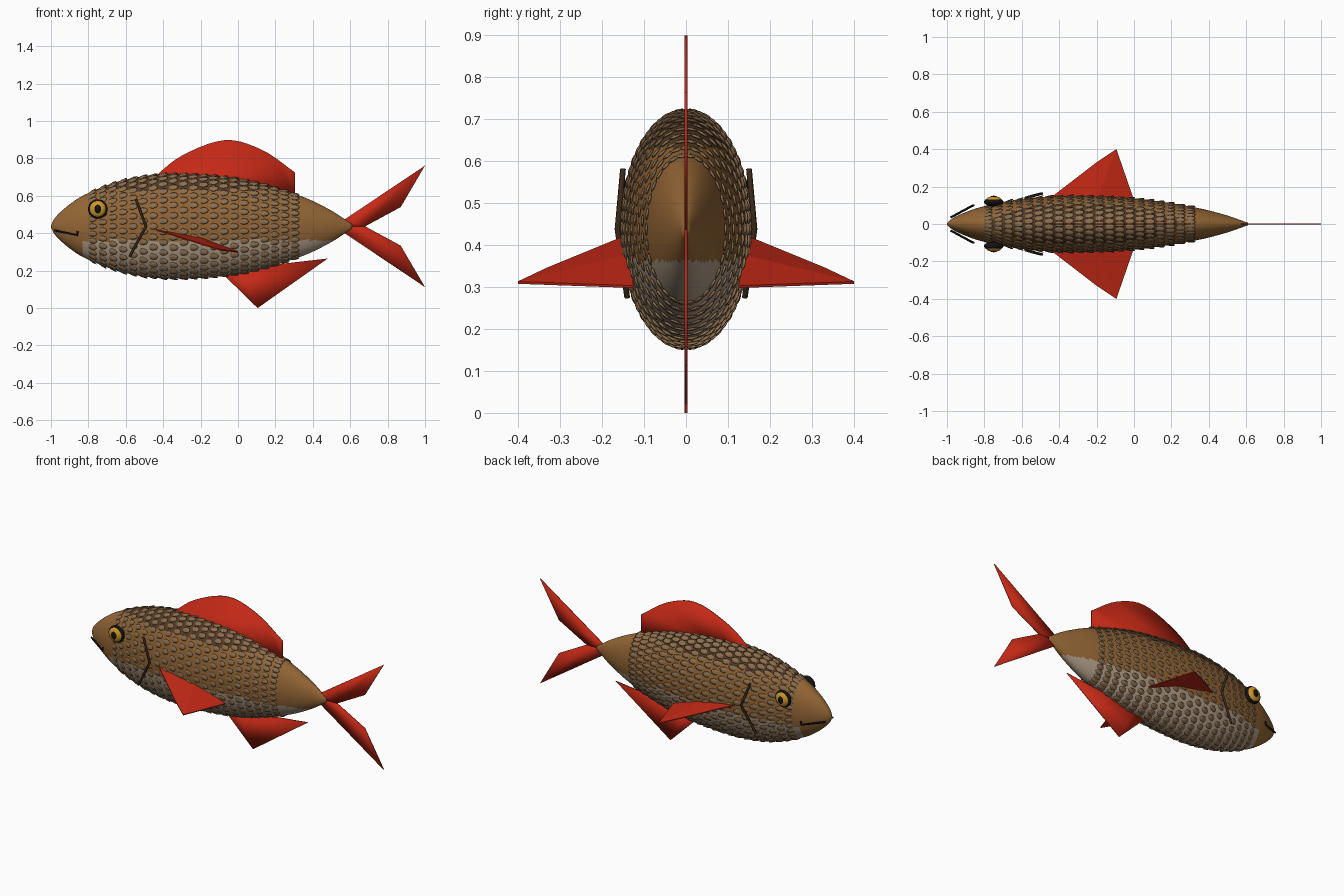
import bpy, bmesh, math
from mathutils import Matrix, Vector

cube = bpy.data.objects.get("Cube")
if cube:
    bpy.data.objects.remove(cube)


def material(name, rgb):
    m = bpy.data.materials.new(name)
    m.use_nodes = True
    col = (*rgb, 1)
    m.diffuse_color = col
    m.node_tree.nodes["Principled BSDF"].inputs["Base Color"].default_value = col
    return m


BROWN = material("golden brown", (0.29, 0.13, 0.035))
DARK = material("dark brown back", (0.09, 0.045, 0.018))
PALE = material("pale belly", (0.42, 0.33, 0.24))
SCALE = material("tan scale", (0.26, 0.155, 0.075))
RED = material("red fin", (0.56, 0.022, 0.008))
GILL = material("gill brown", (0.045, 0.022, 0.01))
GOLD = material("eye gold", (0.62, 0.32, 0.02))
BLACK = material("black", (0.006, 0.006, 0.006))

MID = 0.437      # height of the body axis
FLAT = 0.535     # body width compared with its height


def finish(name, bm, mats, smooth=True):
    me = bpy.data.meshes.new(name)
    bmesh.ops.recalc_face_normals(bm, faces=bm.faces)
    for f in bm.faces:
        f.smooth = smooth
    bm.to_mesh(me)
    bm.free()
    ob = bpy.data.objects.new(name, me)
    for m in mats:
        me.materials.append(m)
    bpy.context.collection.objects.link(ob)
    return ob


# Body outline: position along the axis and half height, smoothed by a spline
KEYS = [(-1, 0.005), (-0.975, 0.05), (-0.9, 0.118), (-0.8, 0.178), (-0.6, 0.25), (-0.35, 0.28),
        (0, 0.255), (0.3, 0.175), (0.48, 0.095), (0.61, 0.012)]


def spline(keys, steps):
    pts = [Vector(k) for k in keys]
    pts = [2 * pts[0] - pts[1]] + pts + [2 * pts[-1] - pts[-2]]
    out = []
    for a, b, c, d in zip(pts, pts[1:], pts[2:], pts[3:]):
        for i in range(steps):
            t = i / steps
            out.append(0.5 * (2 * b + (c - a) * t + (2 * a - 5 * b + 4 * c - d) * t * t
                              + (3 * b - a - 3 * c + d) * t ** 3))
    return out + [pts[-2]]


PROFILE = spline(KEYS, 8)


def half_height(x):
    for p, q in zip(PROFILE, PROFILE[1:]):
        if p.x <= x <= q.x:
            return p.y + (q.y - p.y) * (x - p.x) / (q.x - p.x)
    return 0.01


def skin(x, a):
    h = half_height(x)
    return Vector((x, h * FLAT * math.cos(a), MID + h * math.sin(a)))


# Body, banded by height
SEG = 64
bm = bmesh.new()
rings = [[bm.verts.new((p.x, p.y * FLAT * math.cos(a), MID + p.y * math.sin(a)))
          for a in (math.tau * i / SEG for i in range(SEG))] for p in PROFILE]
for r, s in zip(rings, rings[1:]):
    for i in range(SEG):
        j = (i + 1) % SEG
        bm.faces.new((r[i], r[j], s[j], s[i]))
bm.faces.new(rings[0])
bm.faces.new(rings[-1])
for f in bm.faces:
    c = f.calc_center_median()
    if c.x > -0.83:
        f.material_index = 1 if c.z > 0.63 else 2 if c.z < 0.36 else 0
finish("body", bm, [BROWN, DARK, PALE])

# Scales: staggered rows of small tilted discs
bm = bmesh.new()
ROWS, AROUND = 21, 30
for row in range(ROWS):
    x = -0.78 + 1.08 * row / (ROWS - 1)
    size = 0.6 + 0.4 * half_height(x) / 0.28
    for k in range(AROUND):
        a = math.tau * (k + 0.5 * (row % 2)) / AROUND
        p = skin(x, a)
        along = (skin(x + 0.01, a) - skin(x - 0.01, a)).normalized()
        side = (skin(x, a + 0.02) - skin(x, a - 0.02)).normalized()
        out = along.cross(side).normalized()
        if out.dot(p - Vector((x, 0, MID))) < 0:
            out = -out
        side = out.cross(along)
        frame = Matrix((along, side, out)).transposed().to_4x4()
        frame.translation = p + out * 0.001
        tilt = Matrix.Rotation(math.radians(-12), 4, 'Y')
        shape = Matrix.Diagonal((0.029, 0.018 * size, 0.004, 1))
        bmesh.ops.create_uvsphere(bm, u_segments=8, v_segments=4, radius=1, matrix=frame @ tilt @ shape)
finish("scales", bm, [SCALE])


# Upright fins: thin plates from side outlines
def plate(name, outline, thick=0.006):
    bm = bmesh.new()
    f = bm.faces.new([bm.verts.new((x, -thick / 2, z)) for x, z in outline])
    ext = bmesh.ops.extrude_face_region(bm, geom=[f])["geom"]
    bmesh.ops.translate(bm, vec=(0, thick, 0), verts=[v for v in ext if isinstance(v, bmesh.types.BMVert)])
    return finish(name, bm, [RED])


arch = spline([(-0.46, 0.69), (-0.3, 0.815), (-0.07, 0.898), (0.13, 0.845), (0.305, 0.725)], 5)
plate("dorsal_fin", [tuple(p) for p in arch] + [(0.305, 0.6), (0, 0.62), (-0.3, 0.65)])
plate("anal_fin", [(-0.1, 0.2), (0.105, 0), (0.48, 0.265), (0.0, 0.21)])
for name, s in (("upper_tail_lobe", 1), ("lower_tail_lobe", -1)):
    plate(name, [(0.54, MID), (0.56, MID + s * 0.03), (1, MID + s * 0.325),
                 (0.87, MID + s * 0.103), (0.68, MID)])


# Round tube along a path of points
def tube(name, pts, radius, mat):
    cu = bpy.data.curves.new(name, 'CURVE')
    cu.dimensions = '3D'
    cu.bevel_depth = radius
    cu.bevel_resolution = 1
    cu.use_fill_caps = True
    sp = cu.splines.new('POLY')
    sp.points.add(len(pts) - 1)
    for p, co in zip(sp.points, pts):
        p.co = (*co, 1)
    ob = bpy.data.objects.new(name, cu)
    cu.materials.append(mat)
    bpy.context.collection.objects.link(ob)


def ball(name, centre, scale, mat):
    bm = bmesh.new()
    bmesh.ops.create_uvsphere(bm, u_segments=24, v_segments=12, radius=1,
                              matrix=Matrix.Translation(centre) @ Matrix.Diagonal((*scale, 1)))
    finish(name, bm, [mat])


# Paired parts
for side, s in (("left", -1), ("right", 1)):
    # Eye: dark rim, gold iris, black pupil
    ball(side + "_eye_rim", (-0.75, s * 0.118, 0.53), (0.052, 0.024, 0.052), BLACK)
    ball(side + "_eye_iris", (-0.75, s * 0.126, 0.53), (0.044, 0.022, 0.044), GOLD)
    ball(side + "_eye_pupil", (-0.75, s * 0.135, 0.53), (0.024, 0.0165, 0.029), BLACK)
    tube(side + "_mouth", [(-0.98, s * 0.035, 0.415), (-0.86, s * 0.1, 0.39), (-0.857, s * 0.1, 0.41)],
         0.006, BLACK)
    tube(side + "_gill", [(-0.545, s * 0.15, 0.58), (-0.492, s * 0.163, MID), (-0.58, s * 0.14, 0.275)],
         0.007, GILL)
    # Pectoral fin: two panels with a fold
    bm = bmesh.new()
    a, b, c, d, e = [bm.verts.new((x, s * y, z)) for x, y, z in (
        (-0.46, 0.13, 0.425), (-0.2, 0.13, 0.375), (0, 0.125, 0.3), (-0.095, 0.4, 0.31), (-0.2, 0.33, 0.343))]
    bm.faces.new((a, b, e))
    bm.faces.new((b, c, d))
    bm.faces.new((b, d, e))
    fin = finish(side + "_pectoral_fin", bm, [RED], smooth=False)
    mod = fin.modifiers.new("thickness", 'SOLIDIFY')
    mod.thickness = 0.006
    mod.offset = 0
